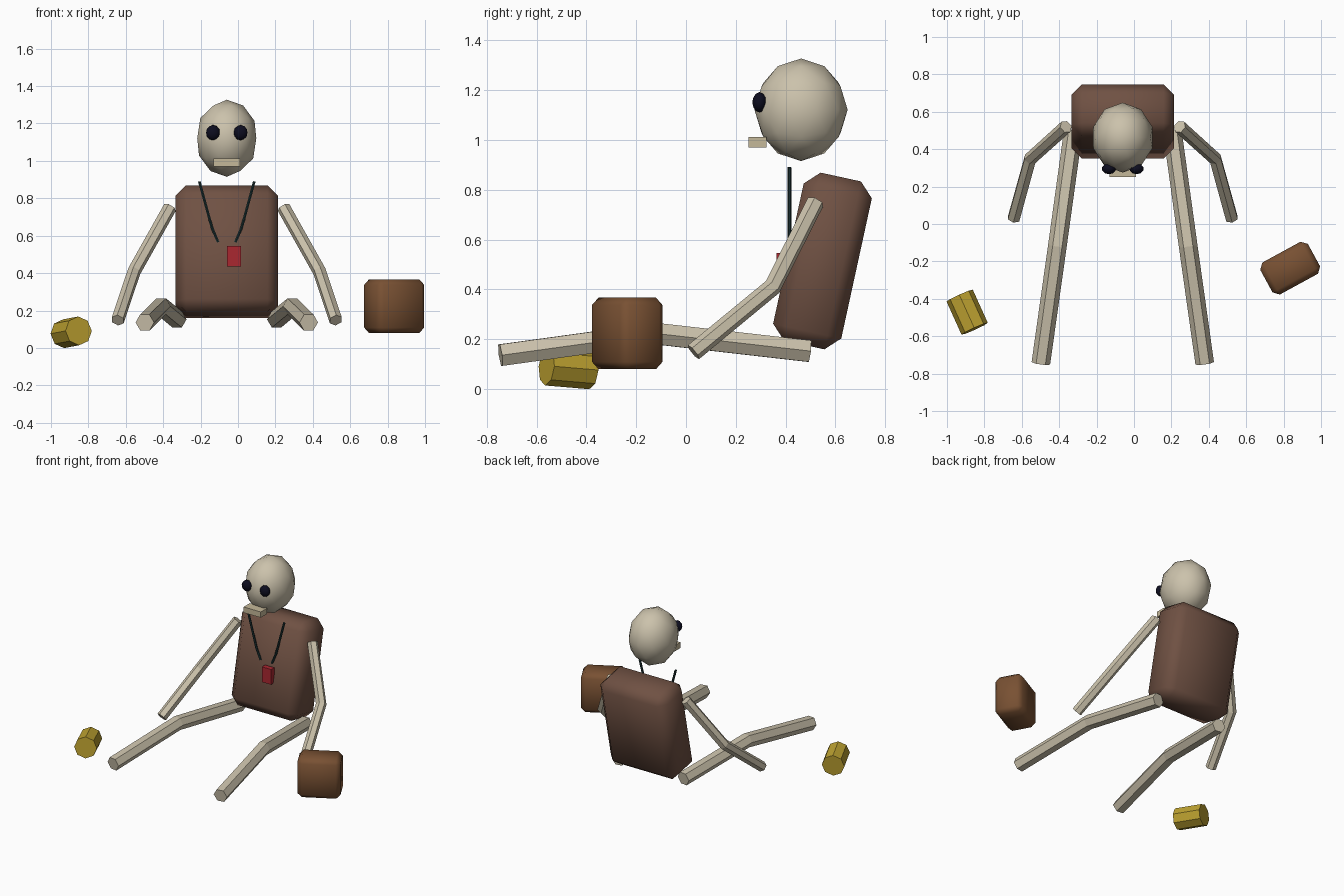
import bpy, bmesh, math
from mathutils import Vector, Matrix

if "Cube" in bpy.data.objects:
    bpy.data.objects.remove(bpy.data.objects["Cube"])

CX = -0.06  # symmetry plane of the seated figure


def mat(name, r, g, b):
    m = bpy.data.materials.new(name)
    m.diffuse_color = (r, g, b, 1)
    m.use_nodes = True
    m.node_tree.nodes["Principled BSDF"].inputs["Base Color"].default_value = m.diffuse_color
    return m


BONE = mat("bone", 0.60, 0.54, 0.41)
JAW = mat("jaw_bone", 0.56, 0.48, 0.32)
BROWN = mat("torso_brown", 0.16, 0.082, 0.056)
LEATHER = mat("bag_brown", 0.19, 0.082, 0.033)
GOLD = mat("gold", 0.51, 0.36, 0.03)
RED = mat("red", 0.40, 0.02, 0.03)
TEAL = mat("dark_teal", 0.013, 0.035, 0.037)
BLACK = mat("eye_black", 0.004, 0.004, 0.014)


def finish(name, bm, material, smooth=None):
    bmesh.ops.recalc_face_normals(bm, faces=bm.faces[:])
    me = bpy.data.meshes.new(name)
    bm.to_mesh(me)
    bm.free()
    me.materials.append(material)
    ob = bpy.data.objects.new(name, me)
    bpy.context.collection.objects.link(ob)
    if smooth:
        bpy.ops.object.select_all(action='DESELECT')
        ob.select_set(True)
        bpy.context.view_layer.objects.active = ob
        bpy.ops.object.shade_smooth_by_angle(angle=math.radians(smooth))
    return ob


def box(name, loc, size, material, bevel=0, rot=None):
    bm = bmesh.new()
    bmesh.ops.create_cube(bm, size=1, matrix=Matrix.Diagonal((*size, 1)))
    if bevel:
        bmesh.ops.bevel(bm, geom=bm.edges[:], offset=bevel, segments=1, affect='EDGES')
    m = Matrix.Translation(loc) @ (rot or Matrix())
    bmesh.ops.transform(bm, matrix=m, verts=bm.verts[:])
    return finish(name, bm, material, 60 if bevel else None)


def ball(name, loc, radii, material, sub):
    bm = bmesh.new()
    bmesh.ops.create_icosphere(bm, subdivisions=sub, radius=1,
                               matrix=Matrix.Translation(loc) @ Matrix.Diagonal((*radii, 1)))
    return finish(name, bm, material, 60)


def tube(name, points, radius, material):
    """Six-sided capped tube along a bent path."""
    cu = bpy.data.curves.new(name, 'CURVE')
    cu.dimensions = '3D'
    cu.bevel_depth = radius
    cu.bevel_resolution = 1
    cu.use_fill_caps = True
    sp = cu.splines.new('POLY')
    sp.points.add(len(points) - 1)
    for p, co in zip(sp.points, points):
        p.co = (*co, 1)
    sp.use_smooth = False
    cu.materials.append(material)
    ob = bpy.data.objects.new(name, cu)
    bpy.context.collection.objects.link(ob)
    return ob


# torso leaning backwards
box("torso", (CX, 0.548, 0.514), (0.55, 0.28, 0.69), BROWN, 0.057,
    Matrix.Rotation(math.radians(-12.3), 4, 'X'))

# head, jaw
ball("head", (CX, 0.462, 1.121), (0.166, 0.187, 0.206), BONE, 2)
box("jaw", (CX, 0.287, 0.991), (0.14, 0.073, 0.042), JAW)

# paired parts, mirrored about the figure's centre plane
for side, s in (("left", -1), ("right", 1)):
    def pts(*path):
        return [(CX + s * x, y, z) for x, y, z in path]
    ball(side + "_eye", (CX + s * 0.074, 0.295, 1.151), (0.038, 0.029, 0.041), BLACK, 2)
    tube(side + "_arm", pts((0.304, 0.52, 0.75), (0.495, 0.348, 0.41), (0.583, 0.03, 0.148)),
         0.036, BONE)
    tube(side + "_leg", pts((0.265, 0.495, 0.152), (0.35, -0.12, 0.222), (0.438, -0.745, 0.136)),
         0.05, BONE)
    tube(side + "_neck_cord", pts((0.147, 0.415, 0.89), (0.08, 0.415, 0.645), (0.046, 0.415, 0.565)),
         0.008, TEAL)

# pendant on the chest
box("pendant_tag", (-0.022, 0.382, 0.49), (0.075, 0.037, 0.112), RED)

# bag lying on the figure's side
box("bag", (0.835, -0.236, 0.223), (0.29, 0.195, 0.287), LEATHER, 0.029,
    Matrix.Rotation(math.radians(28.6), 4, 'Z'))

# eight-sided canister lying on the ground
a, b = Vector((-0.932, -0.383, 0.076)), Vector((-0.852, -0.56, 0.091))
bm = bmesh.new()
rot = (b - a).to_track_quat('Z', 'Y').to_matrix().to_4x4()
bmesh.ops.create_cone(bm, cap_ends=True, segments=8, radius1=0.077, radius2=0.077,
                      depth=(b - a).length, matrix=Matrix.Translation((a + b) / 2) @ rot)
finish("canister", bm, GOLD)
